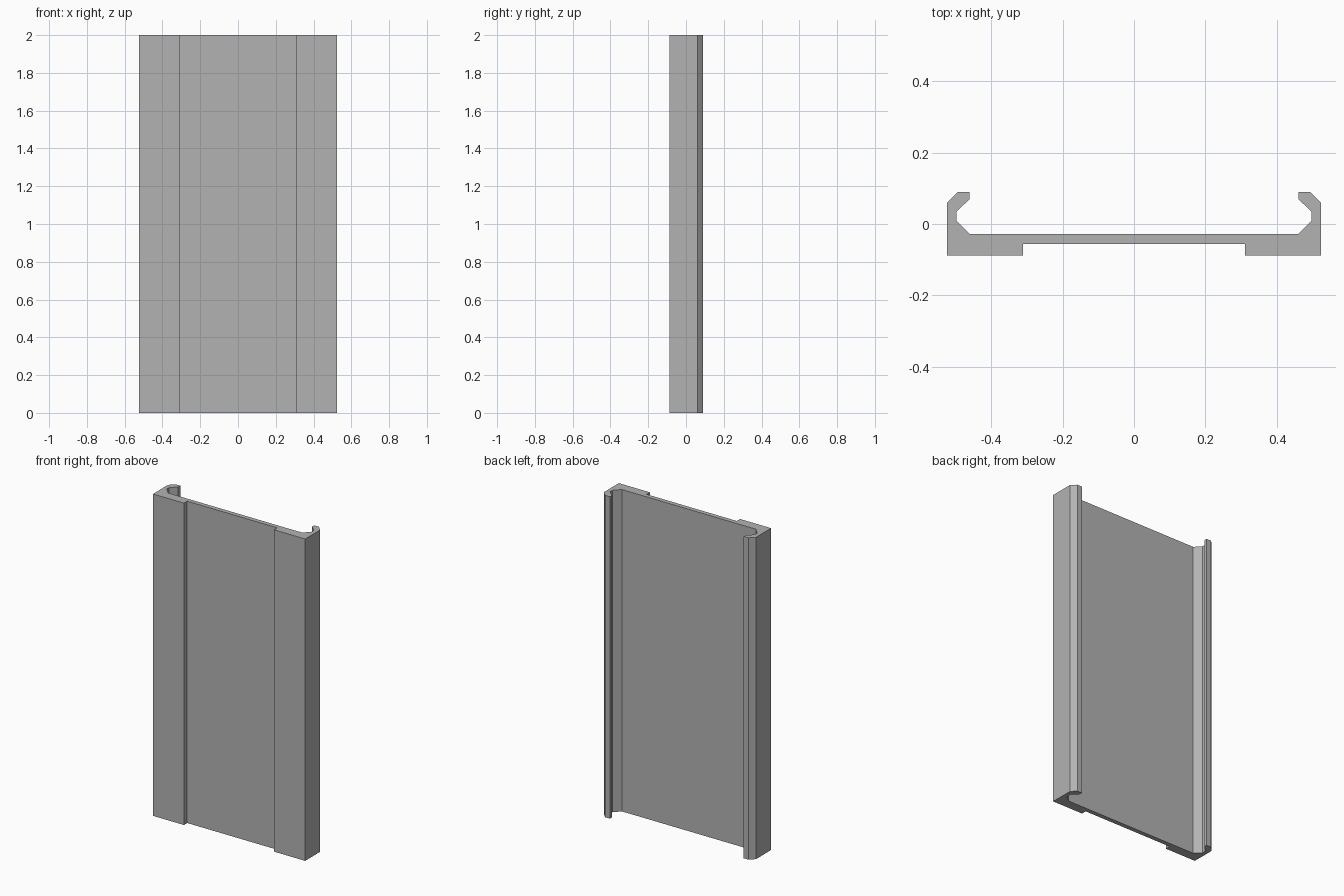
import bpy
import bmesh

cube = bpy.data.objects.get("Cube")
if cube:
    bpy.data.objects.remove(cube, do_unlink=True)

HEIGHT = 2.0

# Plain grey metal
metal = bpy.data.materials.new("grey_metal")
metal.use_nodes = True
colour = (0.45, 0.45, 0.45, 1)
metal.diffuse_color = colour
metal.node_tree.nodes["Principled BSDF"].inputs["Base Color"].default_value = colour

# Left half of the channel section, from the front recess round to the back of the web
half = [
    (0.31, -0.056), (0.31, -0.088), (0.523, -0.088),   # front pad
    (0.523, 0.06), (0.493, 0.09), (0.46, 0.09),        # outer wall and lip
    (0.46, 0.07), (0.497, 0.034), (0.497, 0.01),       # inside of the hook
    (0.46, -0.028),                                    # back of the web
]
section = half + [(-x, y) for x, y in reversed(half)]

# Extrude the section to full height
bm = bmesh.new()
base = bm.faces.new([bm.verts.new((x, y, 0)) for x, y in section])
result = bmesh.ops.extrude_face_region(bm, geom=[base], use_keep_orig=True)
top = [v for v in result["geom"] if isinstance(v, bmesh.types.BMVert)]
bmesh.ops.translate(bm, vec=(0, 0, HEIGHT), verts=top)
bmesh.ops.recalc_face_normals(bm, faces=bm.faces)

mesh = bpy.data.meshes.new("channel_panel")
bm.to_mesh(mesh)
bm.free()
mesh.materials.append(metal)
panel = bpy.data.objects.new("channel_panel", mesh)
bpy.context.collection.objects.link(panel)
